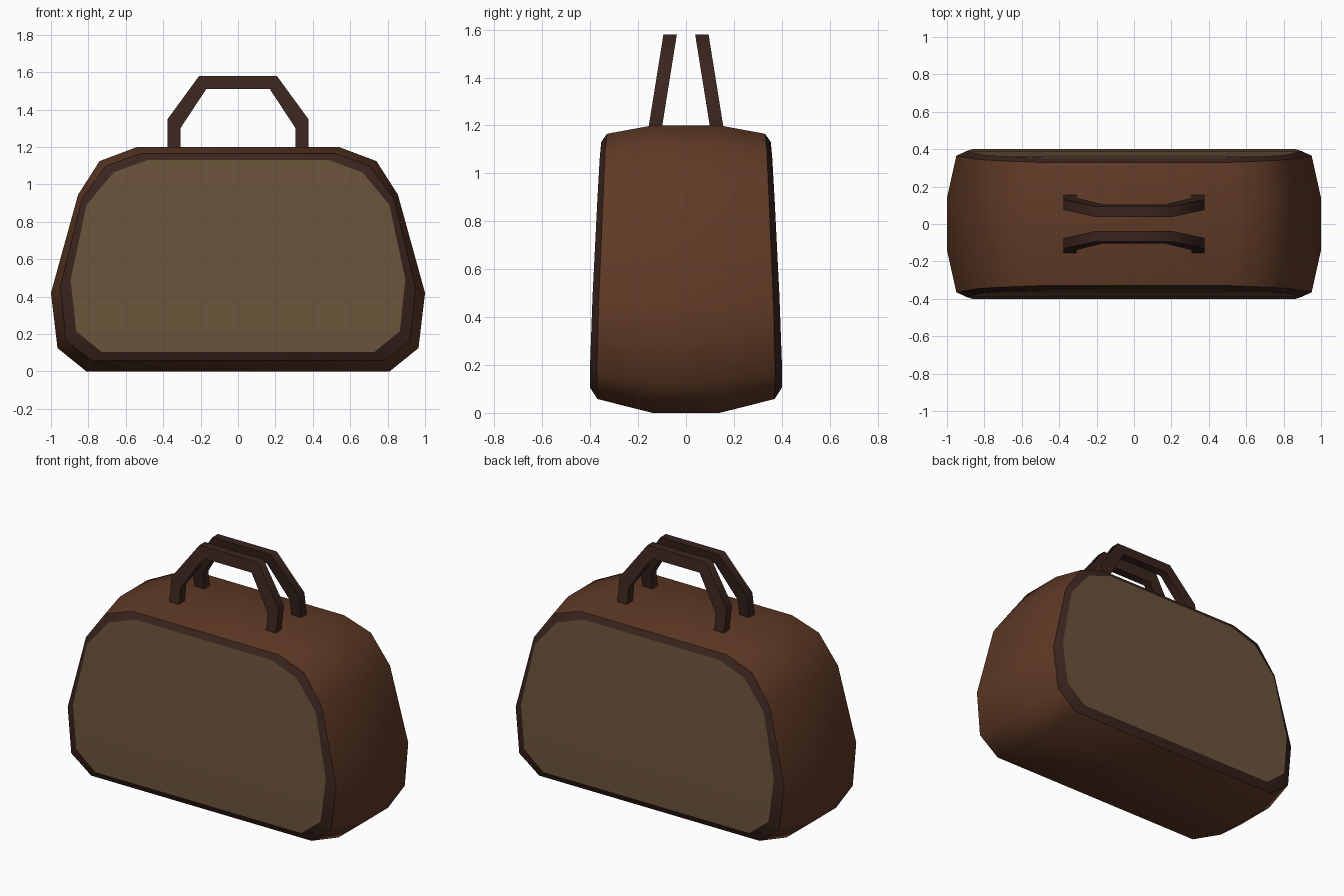
import bpy, bmesh, math

if "Cube" in bpy.data.objects:
    bpy.data.objects.remove(bpy.data.objects["Cube"])


def material(name, rgb):
    m = bpy.data.materials.new(name)
    m.diffuse_color = (*rgb, 1)
    m.use_nodes = True
    m.node_tree.nodes["Principled BSDF"].inputs["Base Color"].default_value = m.diffuse_color
    return m


LEATHER = material("brown_leather", (0.115, 0.042, 0.019))
DARK = material("dark_leather", (0.042, 0.018, 0.013))
FABRIC = material("tan_fabric", (0.145, 0.087, 0.043))


def make(name, verts, faces, mat, recalc=False):
    mesh = bpy.data.meshes.new(name)
    mesh.from_pydata(verts, [], faces)
    if recalc:
        bm = bmesh.new()
        bm.from_mesh(mesh)
        bmesh.ops.recalc_face_normals(bm, faces=bm.faces)
        bm.to_mesh(mesh)
        bm.free()
    mesh.materials.append(mat)
    ob = bpy.data.objects.new(name, mesh)
    bpy.context.collection.objects.link(ob)
    bpy.ops.object.select_all(action='DESELECT')
    ob.select_set(True)
    bpy.context.view_layer.objects.active = ob
    bpy.ops.object.shade_smooth_by_angle(angle=math.radians(60))
    return ob


def ring(half, side):
    """Full outline from right-half points (x, depth, z), on side -1 front or +1 back."""
    return ([(x, side * d, z) for x, d, z in half]
            + [(-x, side * d, z) for x, d, z in reversed(half)])


def loft(rings, closed=True):
    n = len(rings[0])
    verts = [v for r in rings for v in r]
    faces = []
    for k in range(len(rings) - 1):
        a, b = k * n, (k + 1) * n
        for i in range(n):
            j = (i + 1) % n
            faces.append((a + i, b + i, b + j, a + j))
    return verts, faces


# Right-half outlines: widest part of the bag, trim outer edge, trim inner edge
wide = [(0.81, 0.14, 0), (0.965, 0.14, 0.125), (1.0, 0.14, 0.42),
        (0.855, 0.14, 0.945), (0.74, 0.14, 1.125), (0.54, 0.14, 1.2)]
outer = [(0.78, 0.37, 0.058), (0.92, 0.372, 0.165), (0.95, 0.365, 0.45),
         (0.835, 0.345, 0.92), (0.705, 0.337, 1.10), (0.52, 0.33, 1.165)]
inner = [(0.73, 0.4, 0.105), (0.865, 0.4, 0.215), (0.895, 0.39, 0.49),
         (0.81, 0.37, 0.89), (0.665, 0.36, 1.065), (0.485, 0.354, 1.13)]

# Leather body shell
make("body", *loft([ring(outer, -1), ring(wide, -1), ring(wide, 1), ring(outer, 1)]), LEATHER)

# Dark edge trim and fabric panel on each face
for side, label in ((-1, "front"), (1, "back")):
    rings = [ring(inner, side), ring(outer, side)]
    make(label + "_trim", *loft(rings[::side * -1]), DARK)
    rows = [(i, i + 1, 10 - i, 11 - i) for i in range(5)]
    if side > 0:
        rows = [f[::-1] for f in rows]
    make(label + "_panel", ring(inner, side), rows, FABRIC)

# Pair of square-section handles leaning toward each other
out_path = [(0.378, 1.185), (0.378, 1.347), (0.208, 1.58)]
in_path = [(0.308, 1.185), (0.308, 1.30), (0.17, 1.51)]
for side, label in ((-1, "front"), (1, "back")):
    sections = []
    for (xo, zo), (xi, zi) in zip(out_path, in_path):
        sec = []
        for x, z, t in ((xo, zo, -1), (xo, zo, 1), (xi, zi, 1), (xi, zi, -1)):
            lean = 0.127 - 0.16 * (z - 1.2)
            sec.append((x, side * lean + t * 0.028, z))
        sections.append(sec)
    sections += [[(-x, y, z) for x, y, z in s] for s in reversed(sections)]
    verts, faces = loft(sections)
    last = len(verts) - 4
    faces += [(0, 1, 2, 3), tuple(range(last + 3, last - 1, -1))]
    make(label + "_handle", verts, faces, DARK, recalc=True)
